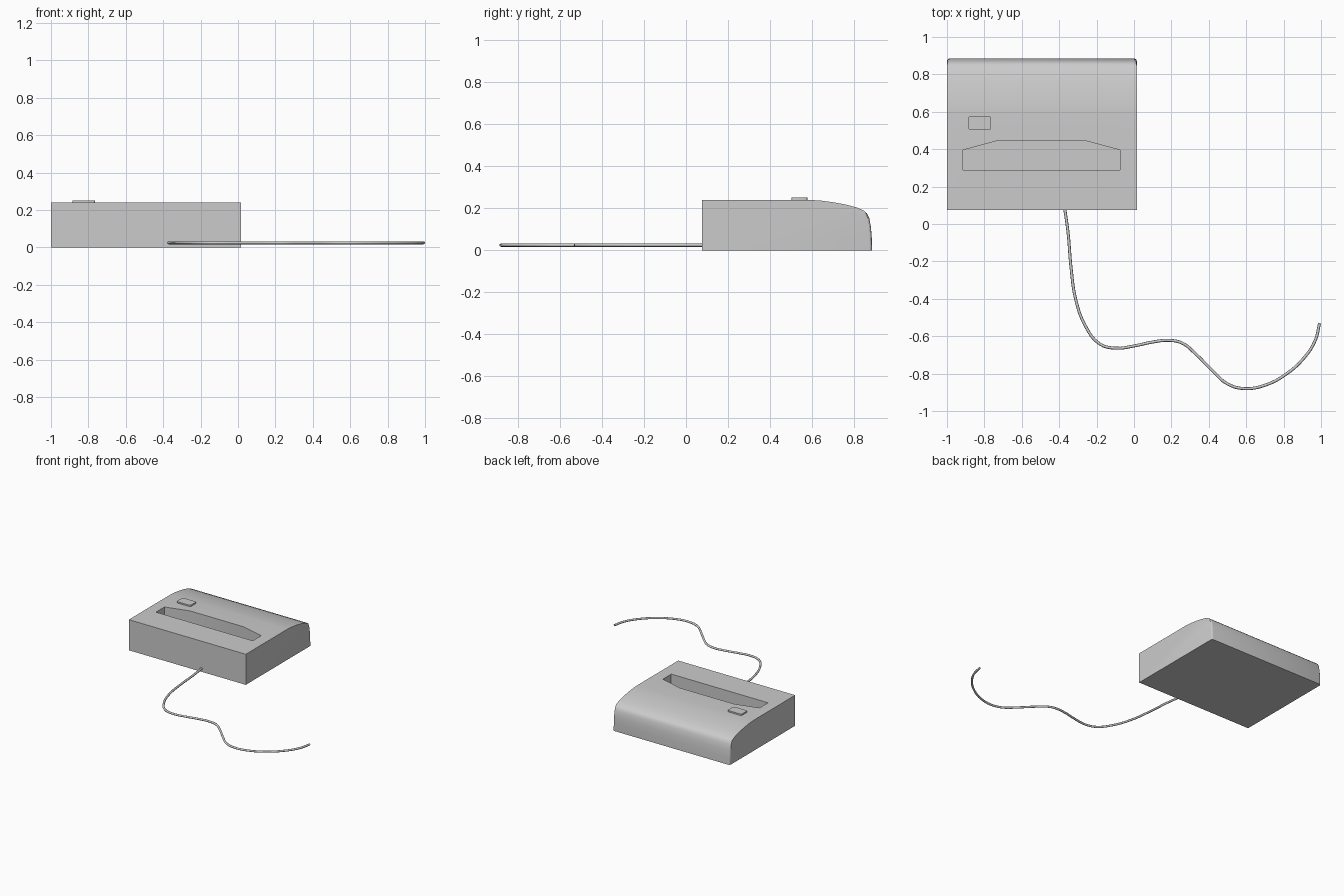
import bpy, bmesh
from mathutils import Vector

if "Cube" in bpy.data.objects:
    bpy.data.objects.remove(bpy.data.objects["Cube"])


def prism(name, points, direction, bevel_test=None, offset=0.015):
    """Extrude a closed outline along a direction, bevelling chosen edges."""
    bm = bmesh.new()
    face = bm.faces.new([bm.verts.new(p) for p in points])
    ext = bmesh.ops.extrude_face_region(bm, geom=[face])
    moved = [g for g in ext["geom"] if isinstance(g, bmesh.types.BMVert)]
    bmesh.ops.translate(bm, verts=moved, vec=Vector(direction))
    bmesh.ops.recalc_face_normals(bm, faces=bm.faces)
    if bevel_test:
        edges = [e for e in bm.edges if bevel_test(*[v.co for v in e.verts])]
        bmesh.ops.bevel(bm, geom=edges, offset=offset, segments=3,
                        profile=0.5, affect='EDGES')
    mesh = bpy.data.meshes.new(name)
    bm.to_mesh(mesh)
    bm.free()
    obj = bpy.data.objects.new(name, mesh)
    bpy.context.collection.objects.link(obj)
    return obj


def shade(obj):
    bpy.ops.object.select_all(action='DESELECT')
    obj.select_set(True)
    bpy.context.view_layer.objects.active = obj
    bpy.ops.object.shade_smooth_by_angle(angle=0.5)


# Body: side profile with sloping top and rounded back
profile = [(0.075, 0), (0.075, 0.24), (0.59, 0.24), (0.64, 0.237), (0.70, 0.229),
           (0.76, 0.218), (0.81, 0.205), (0.845, 0.19), (0.862, 0.175),
           (0.872, 0.155), (0.88, 0.11), (0.884, 0.06), (0.885, 0)]
body = prism("body", [(-1, y, z) for y, z in profile], (1.015, 0, 0),
             lambda a, b: abs(a.x - b.x) < 1e-4 and min(a.y, b.y) > 0.86
             and abs(a.z - b.z) > 1e-4)

# Slot cut into the top
slot = [(-0.915, 0.29), (-0.075, 0.29), (-0.075, 0.395),
        (-0.26, 0.445), (-0.73, 0.445), (-0.915, 0.395)]
cutter = prism("slot_cutter", [(x, y, 0.09) for x, y in slot], (0, 0, 0.3))
cut = body.modifiers.new("slot", 'BOOLEAN')
cut.object = cutter
cut.operation = 'DIFFERENCE'
cut.solver = 'EXACT'
bpy.context.view_layer.objects.active = body
bpy.ops.object.modifier_apply(modifier=cut.name)
bpy.data.objects.remove(cutter)
shade(body)

# Button with rounded vertical corners
x0, x1, y0, y1 = -0.885, -0.765, 0.502, 0.578
button = prism("button", [(x0, y0, 0.23), (x1, y0, 0.23), (x1, y1, 0.23), (x0, y1, 0.23)],
               (0, 0, 0.021), lambda a, b: abs(a.z - b.z) > 0.01, 0.012)
shade(button)

# Cable lying along the ground
path = [(-0.37, 0.08), (-0.352, -0.05), (-0.337, -0.23), (-0.31, -0.41),
        (-0.26, -0.545), (-0.185, -0.64), (-0.10, -0.664), (0.0, -0.652),
        (0.1, -0.631), (0.19, -0.622), (0.26, -0.638), (0.33, -0.695),
        (0.42, -0.785), (0.5, -0.855), (0.59, -0.88), (0.7, -0.862),
        (0.81, -0.805), (0.91, -0.715), (0.97, -0.62), (0.992, -0.53)]
curve = bpy.data.curves.new("cable", 'CURVE')
curve.dimensions = '3D'
curve.bevel_depth = 0.008
curve.bevel_resolution = 2
curve.resolution_u = 4
curve.use_fill_caps = True
spline = curve.splines.new('BEZIER')
spline.bezier_points.add(len(path) - 1)
for point, (x, y) in zip(spline.bezier_points, path):
    point.co = (x, y, 0.025)
    point.handle_left_type = point.handle_right_type = 'AUTO'
cable = bpy.data.objects.new("cable", curve)
bpy.context.collection.objects.link(cable)
